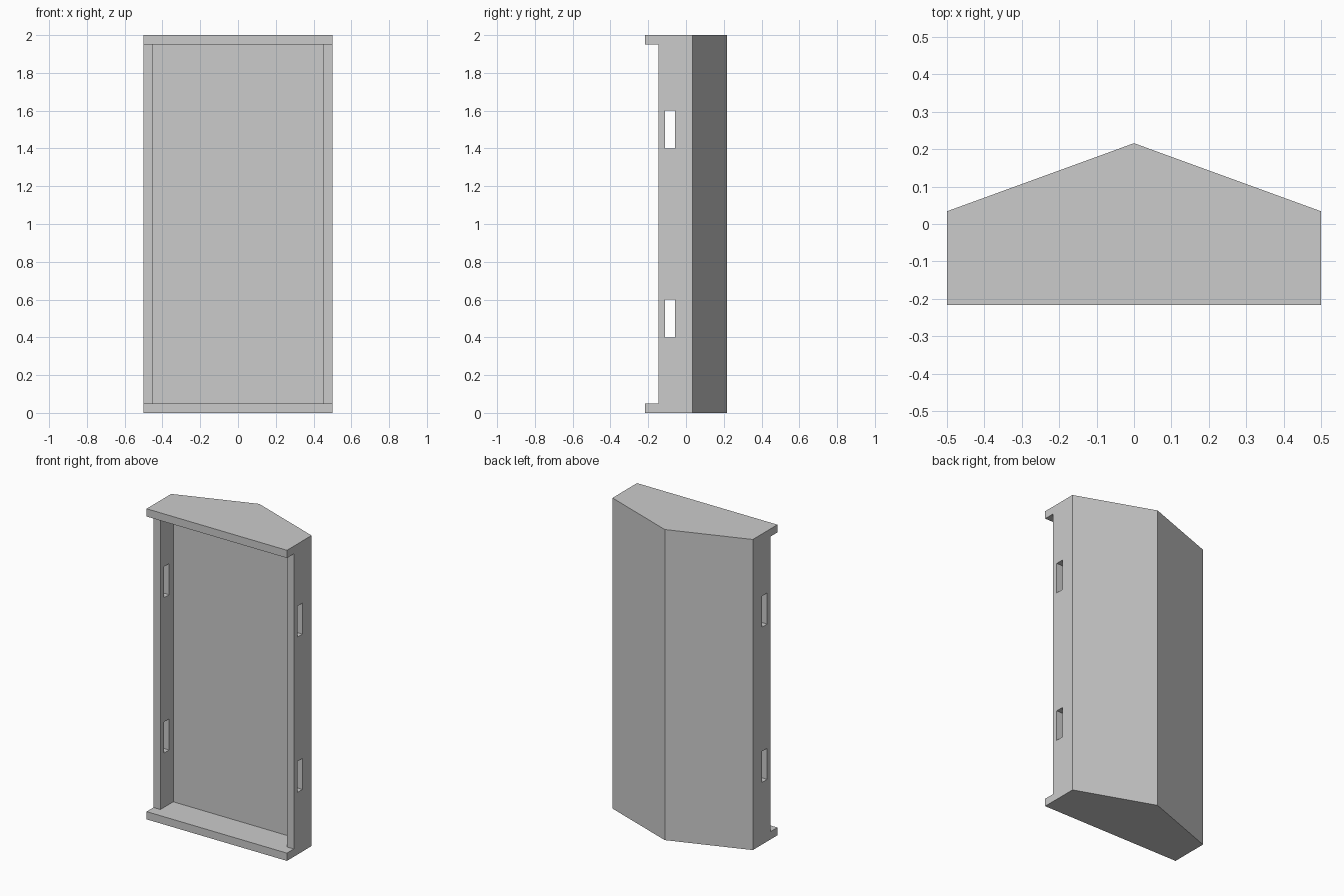
import bpy
import bmesh

if "Cube" in bpy.data.objects:
    bpy.data.objects.remove(bpy.data.objects["Cube"])


def prism(name, outline, z0, z1):
    """Closed solid: an xy outline extruded from z0 to z1."""
    bm = bmesh.new()
    face = bm.faces.new([bm.verts.new((x, y, z0)) for x, y in outline])
    new = bmesh.ops.extrude_face_region(bm, geom=[face])["geom"]
    verts = [g for g in new if isinstance(g, bmesh.types.BMVert)]
    bmesh.ops.translate(bm, verts=verts, vec=(0, 0, z1 - z0))
    bmesh.ops.recalc_face_normals(bm, faces=bm.faces)
    mesh = bpy.data.meshes.new(name)
    bm.to_mesh(mesh)
    bm.free()
    obj = bpy.data.objects.new(name, mesh)
    bpy.context.collection.objects.link(obj)
    return obj


def cut(target, name, x, y0, y1, z0, z1):
    """Subtract a box spanning -x..x from the target."""
    cutter = prism(name, [(-x, y0), (x, y0), (x, y1), (-x, y1)], z0, z1)
    cutter.hide_render = True
    mod = target.modifiers.new(name, 'BOOLEAN')
    mod.operation = 'DIFFERENCE'
    mod.solver = 'EXACT'
    mod.object = cutter
    bpy.context.view_layer.objects.active = target
    bpy.ops.object.modifier_apply(modifier=name)
    bpy.data.objects.remove(cutter)


FRONT, WALL, SHOULDER, RIDGE = -0.216, -0.146, 0.034, 0.216
T = 0.05  # plate and wall thickness

# Case with a peaked back
case = prism("wall_case", [(-0.5, FRONT), (0.5, FRONT), (0.5, SHOULDER),
                           (0, RIDGE), (-0.5, SHOULDER)], 0, 2)

# Step the side walls back so the top and bottom plates overhang
cut(case, "front_step", 0.7, FRONT - 0.2, WALL, T, 2 - T)

# Recess between the side walls
cut(case, "recess", 0.5 - T, WALL - 0.04, SHOULDER - T, T, 2 - T)

# Two slots through both side walls
for z in (0.4, 1.4):
    cut(case, "slot", 0.7, -0.111, -0.059, z, z + 0.2)
